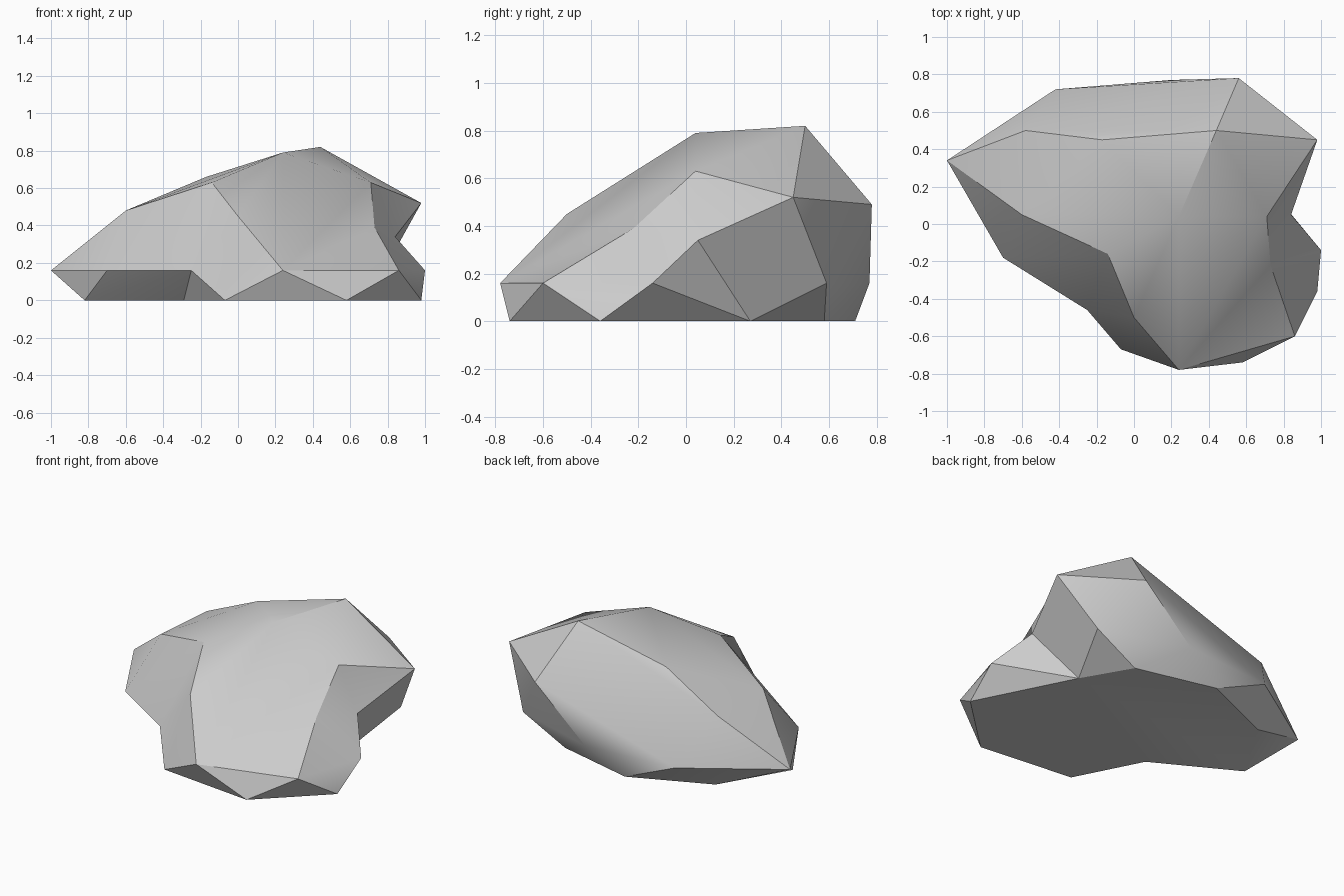
import bpy, bmesh, math

if "Cube" in bpy.data.objects:
    bpy.data.objects.remove(bpy.data.objects["Cube"])

# Named corner points of the boulder, grouped by where they sit
ground = dict(g1=(.98, -.36, 0), g2=(.58, -.74, 0), g3=(-.07, -.67, 0),
              g4=(-.29, -.24, 0), g5=(-.82, .055, 0), g6=(-.56, .49, 0),
              g7=(-.05, .71, 0), g8=(.48, .58, 0), g9=(.66, .27, 0))
rim = dict(r1=(1, -.14, .16), r2=(.86, -.60, .16), r3=(.24, -.78, .16),
           r4=(-.25, -.46, .16), r5=(-.70, -.18, .16), r6=(-1, .34, .16),
           r7=(-.42, .72, .16), r8=(.2, .77, .16), r9=(.78, .59, .16))
crown = dict(c1=(.44, .5, .82), c2=(.24, .04, .79), c3=(-.14, -.16, .63),
             c4=(-.6, .05, .48), c5=(-.58, .5, .465), c6=(-.17, .45, .66),
             c7=(.71, .04, .63))
shoulder = dict(s1=(.56, .78, .49), s2=(.98, .45, .52), s3=(.84, .05, .34),
                s4=(.73, -.22, .39), s5=(0, -.5, .45))
points = {**ground, **rim, **crown, **shoulder}


def chunk(name, keys):
    """Convex faceted block wrapped around the named points."""
    bm = bmesh.new()
    for k in keys.split():
        bm.verts.new(points[k])
    res = bmesh.ops.convex_hull(bm, input=bm.verts[:])
    unused = [v for v in bm.verts if not v.link_faces]
    bmesh.ops.delete(bm, geom=unused, context='VERTS')
    bmesh.ops.recalc_face_normals(bm, faces=bm.faces[:])
    me = bpy.data.meshes.new(name)
    bm.to_mesh(me)
    bm.free()
    ob = bpy.data.objects.new(name, me)
    bpy.context.collection.objects.link(ob)
    return ob


# Main mass, front slope and the front right toe
rock = chunk("rock", "g4 g5 g6 g7 g8 g9 r4 r5 r6 r7 r8 r9 "
                     "c1 c2 c3 c4 c5 c6 c7 s1 s2 s3")
slope = chunk("front_slope", "c2 c3 c7 s3 s4 s5 r3 r4 g2 g3 g4 g9")
toe = chunk("front_toe", "r1 r2 r3 g1 g2 g9 s3 s4")

# Fuse the blocks into one solid rock
bpy.context.view_layer.objects.active = rock
rock.select_set(True)
for part in (slope, toe):
    mod = rock.modifiers.new("fuse", 'BOOLEAN')
    mod.operation = 'UNION'
    mod.solver = 'EXACT'
    mod.object = part
    bpy.ops.object.modifier_apply(modifier=mod.name)
    bpy.data.objects.remove(part)

# Soft shading over shallow facets, crisp on the ridges
bpy.ops.object.shade_smooth_by_angle(angle=math.radians(30))
